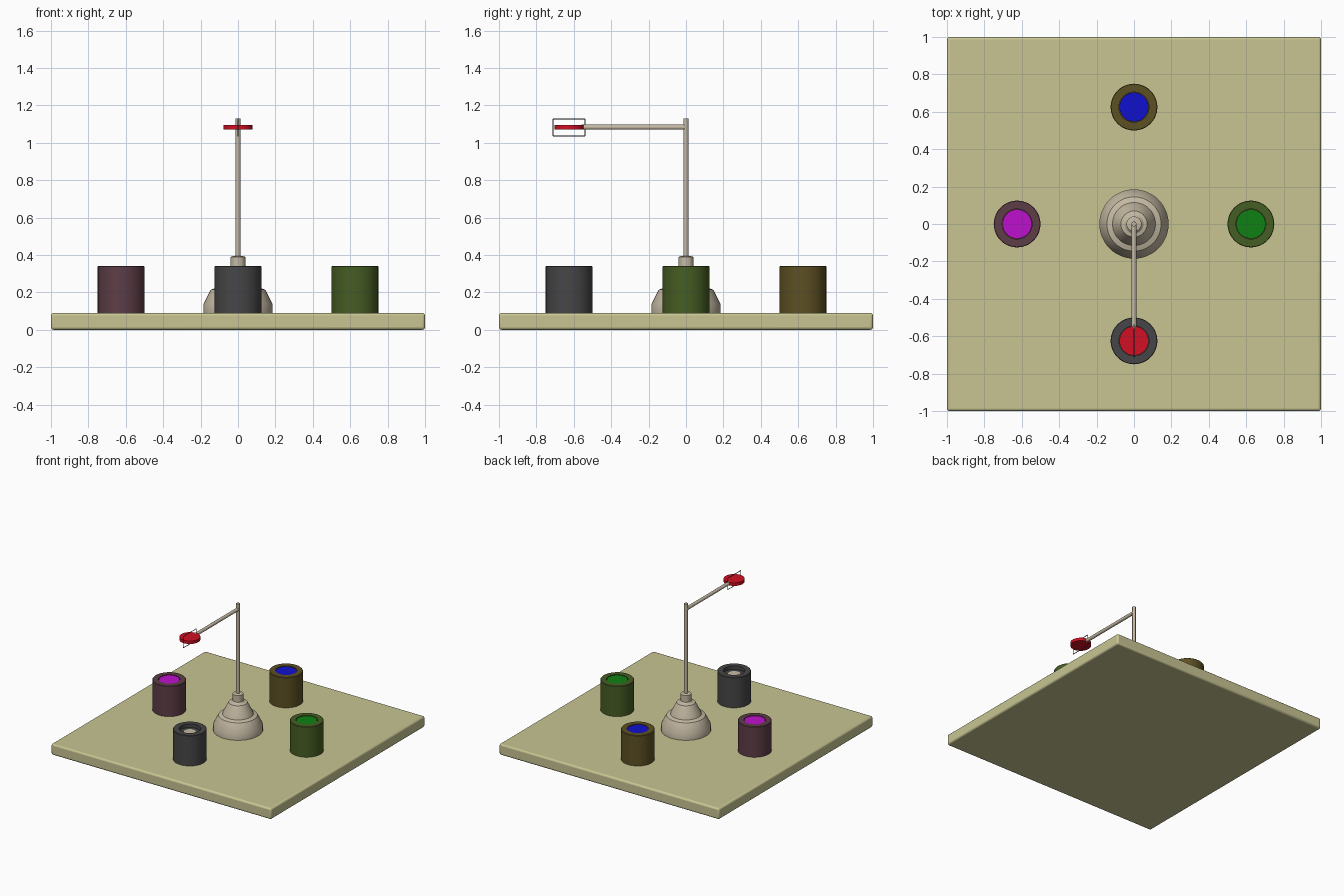
import bpy, math
from mathutils import Vector

if "Cube" in bpy.data.objects:
    bpy.data.objects.remove(bpy.data.objects["Cube"])


def mat(name, r, g, b):
    m = bpy.data.materials.new(name)
    m.diffuse_color = (r, g, b, 1)
    m.use_nodes = True
    m.node_tree.nodes["Principled BSDF"].inputs["Base Color"].default_value = m.diffuse_color
    return m


SAND = mat("sand", .58, .56, .29)
BEIGE = mat("beige", .56, .49, .37)
GRAY = mat("dark gray", .062, .062, .065)
OLIVE = mat("olive brown", .11, .08, .017)
PLUM = mat("plum", .11, .047, .062)
MOSS = mat("moss green", .062, .11, .017)
BLUE = mat("blue", .005, .005, .61)
MAGENTA = mat("magenta", .51, .005, .61)
GREEN = mat("green", .005, .22, .007)
RED = mat("red", .64, .005, .017)


def finish(ob, name, material):
    ob.name = name
    ob.data.materials.append(material)
    return ob


def smooth(ob, angle=30):
    bpy.ops.object.select_all(action='DESELECT')
    ob.select_set(True)
    bpy.context.view_layer.objects.active = ob
    bpy.ops.object.shade_smooth_by_angle(angle=math.radians(angle))


def lathe(name, profile, material, loc=(0, 0, 0), n=48):
    # profile of (radius, z) points; radius 0 closes the end
    verts, faces, rings = [], [], []
    for r, z in profile:
        start = len(verts)
        count = 1 if r == 0 else n
        for i in range(count):
            a = 2 * math.pi * i / n
            verts.append((r * math.cos(a), r * math.sin(a), z))
        rings.append([start + (i % count) for i in range(n)])
    for a, b in zip(rings, rings[1:]):
        for i in range(n):
            j = (i + 1) % n
            f = list(dict.fromkeys((a[i], a[j], b[j], b[i])))
            faces.append(f)
    me = bpy.data.meshes.new(name)
    me.from_pydata(verts, [], faces)
    ob = bpy.data.objects.new(name, me)
    bpy.context.collection.objects.link(ob)
    ob.location = loc
    finish(ob, name, material)
    smooth(ob)
    return ob


def rod(name, p, q, r, material, n=20):
    p, q = Vector(p), Vector(q)
    bpy.ops.mesh.primitive_cylinder_add(vertices=n, radius=r, depth=(q - p).length,
                                        location=(p + q) / 2)
    ob = finish(bpy.context.object, name, material)
    ob.rotation_euler = (q - p).to_track_quat('Z', 'Y').to_euler()
    smooth(ob)
    return ob


# Base plate with softened edges
bpy.ops.mesh.primitive_cube_add(size=1, location=(0, 0, .045))
plate = finish(bpy.context.object, "base_plate", SAND)
plate.scale = (2, 2, .09)
bpy.ops.object.transform_apply(location=False, rotation=False, scale=True)
bev = plate.modifiers.new("edge", 'BEVEL')
bev.width, bev.segments = .014, 3
smooth(plate, 40)

# Stepped bell foot with collar
lathe("stand_foot", [(0, .09), (.185, .09), (.185, .137), (.153, .20), (.145, .215),
                     (.115, .225), (.108, .245), (.078, .305), (.07, .32), (.05, .325),
                     (.04, .335), (.04, .39), (.025, .394), (0, .394)], BEIGE)

# Pole and arm
rod("pole", (0, 0, .38), (0, 0, 1.13), .0135, BEIGE)
rod("arm", (0, 0, 1.083), (0, -.56, 1.083), .0135, BEIGE)

# Four recessed cups, three with a coloured disc
R, TOP = .625, .34
CUP = [(0, .09), (.125, .09), (.125, TOP - .003), (.122, TOP), (.08, TOP),
       (.08, TOP - .03), (0, TOP - .03)]
DISC = [(0, -.0125), (.078, -.0125), (.078, .0125), (0, .0125)]
for side, x, y, cup, disc in (("front", 0, -R, GRAY, None), ("right", R, 0, MOSS, GREEN),
                              ("back", 0, R, OLIVE, BLUE), ("left", -R, 0, PLUM, MAGENTA)):
    lathe(side + "_cup", CUP, cup, (x, y, 0))
    if disc:
        lathe(side + "_disc", DISC, disc, (x, y, TOP - .0165))

# Pale spot on the floor of the empty cup
lathe("cup_floor_spot", [(.045, 0), (.045, .004), (0, .004)], BEIGE, (0, -R, TOP - .03))

# Red disc held by the arm
lathe("arm_disc", DISC, RED, (0, -R, 1.083))

# Thin upright wire frame around the held disc
corners = [(0, -.711, 1.035), (0, -.54, 1.035), (0, -.54, 1.128), (0, -.711, 1.128)]
for i in range(4):
    rod("frame_wire_%d" % (i + 1), corners[i], corners[(i + 1) % 4], .0025, GRAY, 8)
